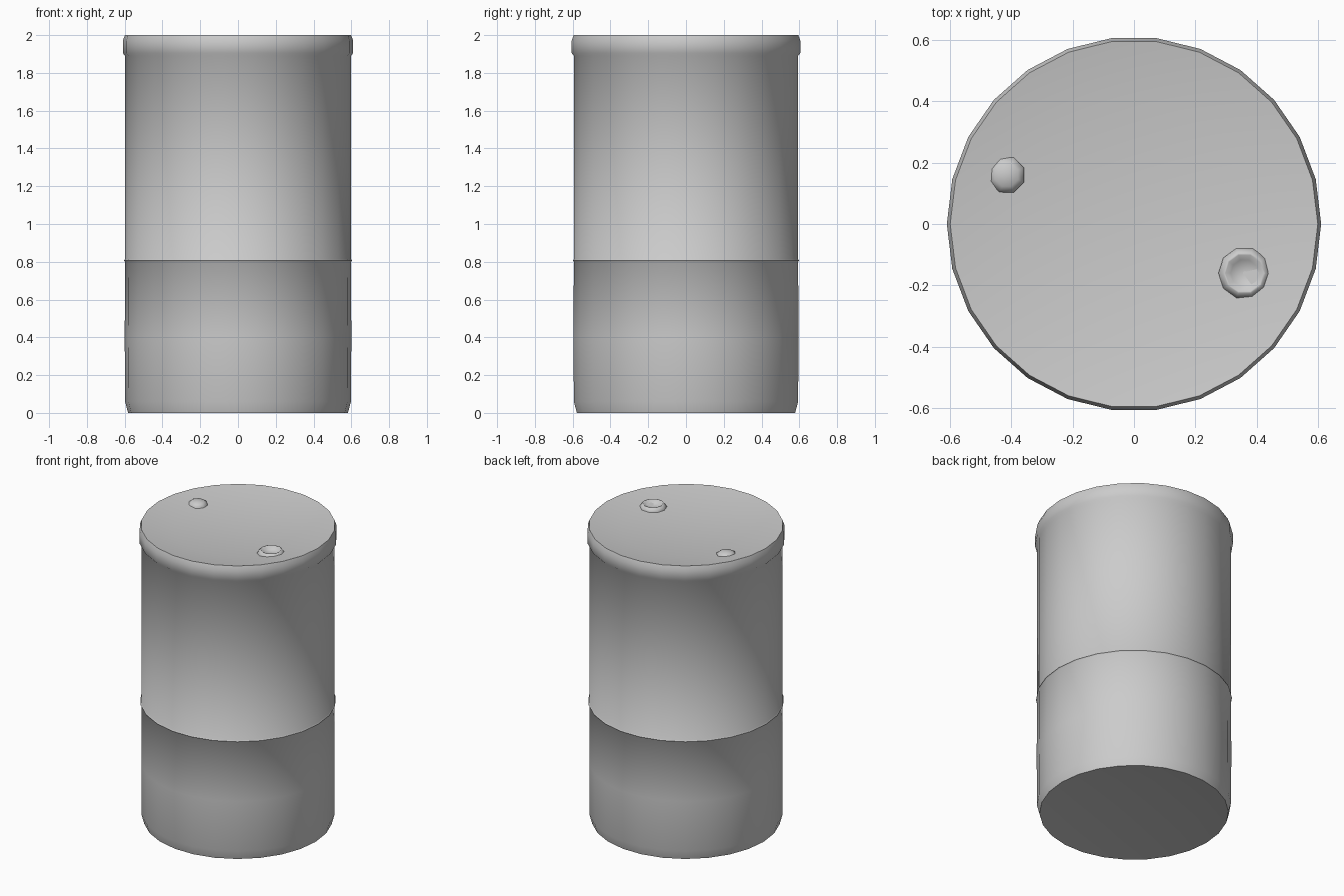
import bpy
import bmesh
import math

cube = bpy.data.objects.get("Cube")
if cube:
    bpy.data.objects.remove(cube, do_unlink=True)

# Single painted-metal grey
grey = bpy.data.materials.new("grey_metal")
grey.use_nodes = True
colour = (0.6, 0.6, 0.6, 1)
grey.diffuse_color = colour
grey.node_tree.nodes["Principled BSDF"].inputs["Base Color"].default_value = colour


def lathe(name, profile, sides, centre=(0, 0), turn=0):
    """Revolve (radius, z) points about a vertical axis; radius 0 makes a pole."""
    bm = bmesh.new()
    rings = []
    for r, z in profile:
        count = sides if r else 1
        angles = [turn + math.tau * i / sides for i in range(count)]
        rings.append([bm.verts.new((r * math.cos(a), r * math.sin(a), z)) for a in angles])
    for low, high in zip(rings, rings[1:]):
        for i in range(sides):
            j = i + 1
            corners = [low[i % len(low)], low[j % len(low)],
                       high[j % len(high)], high[i % len(high)]]
            bm.faces.new(list(dict.fromkeys(corners)))
    bmesh.ops.recalc_face_normals(bm, faces=bm.faces)
    mesh = bpy.data.meshes.new(name)
    bm.to_mesh(mesh)
    bm.free()
    mesh.materials.append(grey)
    obj = bpy.data.objects.new(name, mesh)
    obj.location = (centre[0], centre[1], 0)
    bpy.context.collection.objects.link(obj)
    bpy.ops.object.select_all(action="DESELECT")
    obj.select_set(True)
    bpy.context.view_layer.objects.active = obj
    bpy.ops.object.shade_smooth_by_angle(angle=math.radians(60))
    return obj


# Barrel: shallow base, wall with a thin rolled seam, thicker top rim, dished lid
lathe("barrel_body", [
    (0, 0.025), (0.4, 0.018), (0.582, 0),
    (0.598, 0.06), (0.6, 0.4), (0.598, 0.8),
    (0.604, 0.807), (0.598, 0.814), (0.598, 1.89),
    (0.61, 1.905), (0.61, 1.97), (0.599, 2),
    (0.4, 1.967), (0, 1.955),
], 26)

# Small domed vent plug
lathe("vent_plug", [
    (0, 1.945), (0.063, 1.945), (0.061, 1.977), (0.04, 1.992), (0, 1.998),
], 8, (-0.415, 0.16), math.pi / 8)

# Filler opening: raised collar around a hollow
lathe("filler_collar", [
    (0, 1.945), (0.085, 1.945), (0.085, 1.97), (0.068, 1.99),
    (0.062, 1.99), (0.045, 1.972), (0, 1.966),
], 10, (0.36, -0.16))
